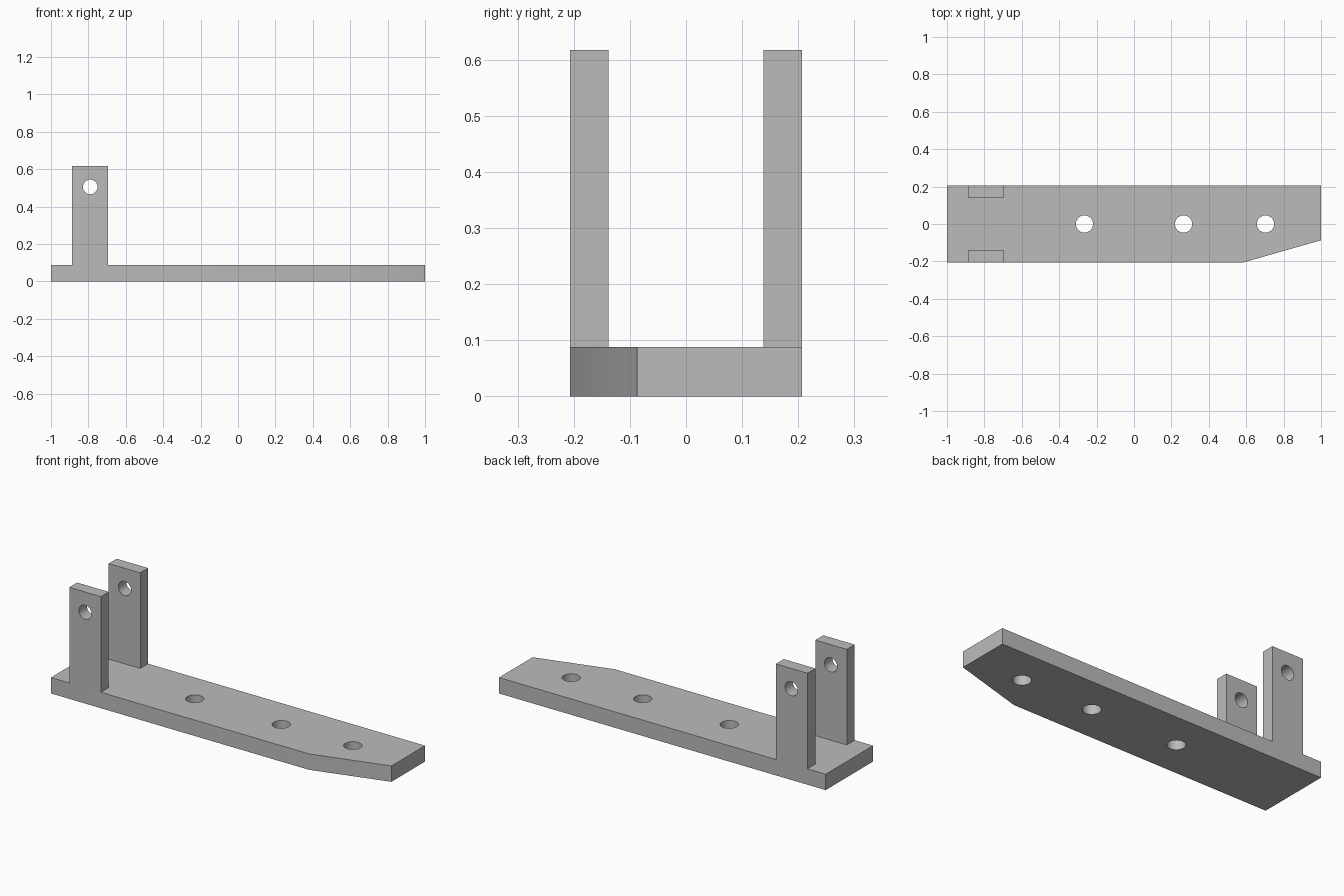
import bpy
import bmesh
from math import radians
from mathutils import Matrix, Vector

cube = bpy.data.objects.get("Cube")
if cube:
    bpy.data.objects.remove(cube, do_unlink=True)

BASE_TOP, TOP, HALF_Y = 0.088, 0.617, 0.207

GREY = (0.5, 0.5, 0.5, 1)
grey = bpy.data.materials.new("plain grey")
grey.use_nodes = True
grey.diffuse_color = GREY
grey.node_tree.nodes["Principled BSDF"].inputs["Base Color"].default_value = GREY


def add_object(name, bm):
    bmesh.ops.recalc_face_normals(bm, faces=bm.faces)
    mesh = bpy.data.meshes.new(name)
    bm.to_mesh(mesh)
    bm.free()
    mesh.materials.append(grey)
    obj = bpy.data.objects.new(name, mesh)
    bpy.context.collection.objects.link(obj)
    return obj


def prism(name, outline, depth):
    """Extrude a closed outline along the depth vector."""
    bm = bmesh.new()
    face = bm.faces.new([bm.verts.new(p) for p in outline])
    ext = bmesh.ops.extrude_face_region(bm, geom=[face], use_keep_orig=True)
    verts = [g for g in ext["geom"] if isinstance(g, bmesh.types.BMVert)]
    bmesh.ops.translate(bm, verts=verts, vec=Vector(depth))
    return add_object(name, bm)


def drill(obj, centres, radius, axis):
    """Cut round through-holes along the axis, then bake the result."""
    turn = Vector((0, 0, 1)).rotation_difference(Vector(axis)).to_matrix().to_4x4()
    bm = bmesh.new()
    for c in centres:
        bmesh.ops.create_cone(bm, cap_ends=True, segments=48, radius1=radius,
                              radius2=radius, depth=0.3,
                              matrix=Matrix.Translation(c) @ turn)
    cutter = add_object("hole_cutter", bm)
    cutter.hide_render = True
    mod = obj.modifiers.new("holes", "BOOLEAN")
    mod.operation, mod.solver, mod.object = "DIFFERENCE", "EXACT", cutter
    bpy.ops.object.select_all(action="DESELECT")
    bpy.context.view_layer.objects.active = obj
    obj.select_set(True)
    bpy.ops.object.modifier_apply(modifier=mod.name)
    bpy.data.objects.remove(cutter, do_unlink=True)
    bpy.ops.object.shade_smooth_by_angle(angle=radians(30))


# Base plate with one clipped corner and three mounting holes
plate = prism("base_plate",
              [(-1, -HALF_Y, 0), (0.58, -HALF_Y, 0), (1, -0.087, 0),
               (1, HALF_Y, 0), (-1, HALF_Y, 0)],
              (0, 0, BASE_TOP))
drill(plate, [(x, 0, BASE_TOP / 2) for x in (-0.265, 0.265, 0.703)], 0.046, (0, 0, 1))

# Pair of upright lugs with a shared pin hole
LEFT, RIGHT, THICK = -0.888, -0.695, 0.069
for name, side in (("front_lug", -1), ("back_lug", 1)):
    y = side * HALF_Y
    lug = prism(name,
                [(LEFT, y, BASE_TOP), (RIGHT, y, BASE_TOP),
                 (RIGHT, y, TOP), (LEFT, y, TOP)],
                (0, -side * THICK, 0))
    drill(lug, [(-0.79, y, 0.505)], 0.039, (0, 1, 0))
